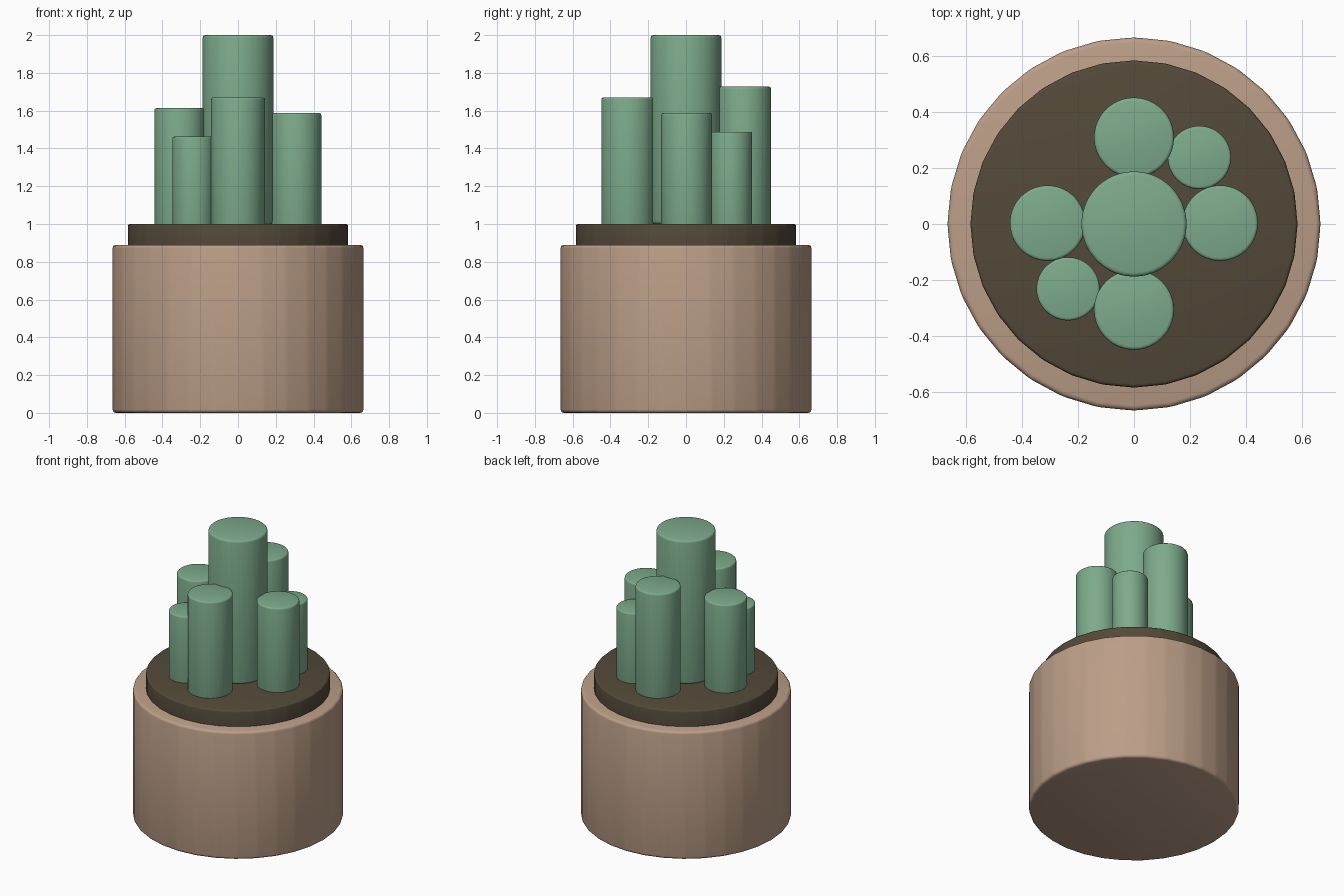
import bpy

if "Cube" in bpy.data.objects:
    bpy.data.objects.remove(bpy.data.objects["Cube"])


def material(name, rgb):
    m = bpy.data.materials.new(name)
    m.diffuse_color = (*rgb, 1.0)
    m.use_nodes = True
    m.node_tree.nodes["Principled BSDF"].inputs["Base Color"].default_value = m.diffuse_color
    return m


clay = material("clay", (0.50, 0.342, 0.245))
earth = material("dark earth", (0.087, 0.067, 0.041))
green = material("soft green", (0.205, 0.405, 0.258))


def rounded_cylinder(name, x, y, radius, bottom, top, mat, bevel):
    """Upright cylinder with softened edges."""
    bpy.ops.mesh.primitive_cylinder_add(
        vertices=32, radius=radius, depth=top - bottom,
        location=(x, y, (bottom + top) / 2))
    obj = bpy.context.object
    obj.name = name
    obj.data.materials.append(mat)
    mod = obj.modifiers.new("soft edges", 'BEVEL')
    mod.width = bevel
    mod.segments = 3
    mod.limit_method = 'NONE'
    bpy.ops.object.modifier_apply(modifier=mod.name)
    bpy.ops.object.shade_smooth_by_angle()
    return obj


# Pot and the raised disc of soil
rounded_cylinder("pot", 0, 0, 0.665, 0.0, 0.89, clay, 0.018)
rounded_cylinder("soil", 0, 0, 0.583, 0.78, 1.0, earth, 0.012)

# Cactus columns: name, x, y, radius, bottom, top
columns = [
    ("center_stem", 0.0, 0.0, 0.188, 1.0, 2.0),
    ("left_stem", -0.308, 0.003, 0.135, 0.95, 1.613),
    ("right_stem", 0.307, 0.003, 0.135, 0.95, 1.587),
    ("front_stem", 0.0, -0.306, 0.143, 0.95, 1.67),
    ("back_stem", 0.0, 0.308, 0.143, 0.95, 1.727),
    ("small_front_stem", -0.235, -0.231, 0.113, 0.95, 1.462),
    ("small_back_stem", 0.233, 0.237, 0.113, 0.95, 1.488),
]
for name, x, y, radius, bottom, top in columns:
    rounded_cylinder(name, x, y, radius, bottom, top, green,
                     min(0.015, radius * 0.085))
